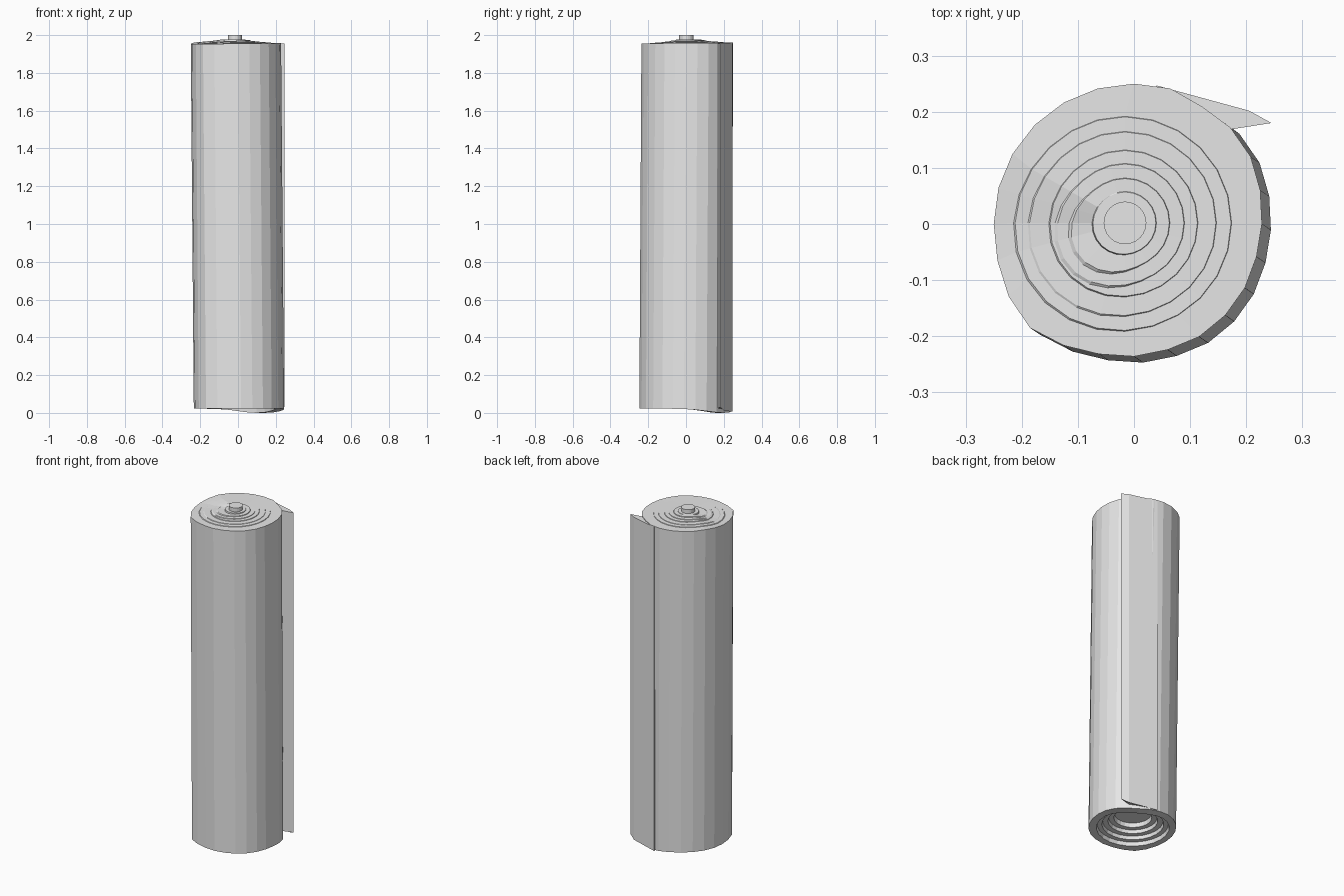
import bpy, bmesh
from math import cos, sin, radians, pi

cube = bpy.data.objects.get("Cube")
if cube:
    bpy.data.objects.remove(cube, do_unlink=True)

grey = bpy.data.materials.new("plain_grey")
grey.use_nodes = True
grey.diffuse_color = (0.8, 0.8, 0.8, 1)
grey.node_tree.nodes["Principled BSDF"].inputs["Base Color"].default_value = (0.8, 0.8, 0.8, 1)

SIDES = 24
STEP = 360 / SIDES
ANGLES = [i * STEP for i in range(SIDES)]
# Outer radius at each angle, counted from +x
OUTLINE = [.228, .233, .24, .243, .242, .25, .25, .25, .25, .25, .25, .25,
           .25, .252, .258, .262, .25, .24, .236, .232, .232, .23, .228, .226]


def loft(name, loops):
    """Skin a stack of equal-length loops and cap both ends."""
    bm = bmesh.new()
    rows = [[bm.verts.new(p) for p in loop] for loop in loops]
    n = len(rows[0])
    for low, high in zip(rows, rows[1:]):
        for i in range(n):
            j = (i + 1) % n
            bm.faces.new((low[i], low[j], high[j], high[i]))
    bm.faces.new(rows[0][::-1])
    bm.faces.new(rows[-1])
    bmesh.ops.recalc_face_normals(bm, faces=bm.faces)
    mesh = bpy.data.meshes.new(name)
    bm.to_mesh(mesh)
    bm.free()
    mesh.materials.append(grey)
    obj = bpy.data.objects.new(name, mesh)
    bpy.context.collection.objects.link(obj)
    return obj


def winding(angle):
    """Height along the wound edge: slow rise, then a quick drop on the right."""
    t = (angle - 185) % 360
    return t / 325 if t < 325 else (360 - t) / 35


def sag(angle):
    """Lower edge dips under the loose end."""
    return max(0, cos(radians(angle - 60))) ** 4


def outer(z, dx, dy, wave):
    return [(r * cos(radians(a)) + dx, r * sin(radians(a)) + dy, z + wave(a))
            for a, r in zip(ANGLES, OUTLINE)]


def ring(radius, z, dx, dy, wave, bulge=0):
    loop = []
    for a in ANGLES:
        r = radius + bulge * max(0, cos(radians(a - 212))) ** 2
        loop.append((r * cos(radians(a)) + dx, r * sin(radians(a)) + dy, z + wave(a)))
    return loop


# Recessed underside, from the centre out to the rim
flat = lambda a: 0
dip = lambda a: -.022 * sag(a)
loops = []
for radius, inside, outside in ((.1, .11, .085), (.132, .085, .065),
                                (.165, .065, .045), (.195, .045, .022)):
    loops.append(ring(radius, inside, 0, -.01, flat))
    loops.append(ring(radius + .004, outside, 0, -.01, dip if radius > .19 else flat))

# Slightly leaning outer wall
rise = lambda a: .011 * winding(a)
loops.append(outer(.022, .016, -.011, dip))
loops.append(outer(1.952, 0, 0, rise))

# Stepped windings on top, up to the core
height = 1.952
for radius, next_height, bulge in ((.19, 1.955, .012), (.163, 1.957, .014),
                                   (.13, 1.96, .008), (.106, 1.963, .026),
                                   (.08, 1.967, .027), (.056, 1.977, .004)):
    loops.append(ring(radius, height, -.016, .002, rise, bulge))
    height = next_height
    wave = rise if radius > .06 else flat
    loops.append(ring(radius - .001, height, -.016, .002, wave, bulge * .8))
for z in (height, 2.0):
    loops.append(ring(.038, z, -.016, .002, flat))
loft("rolled_sheet", loops)

# Loose outer end standing off the roll
flap = [(.04, .247), (.04, .2), (.175, .169), (.245, .18), (.205, .202)]
bottoms = [.006, .012, .025, .03, .012]
loft("loose_end", [[(x, y, z) for (x, y), z in zip(flap, bottoms)],
                   [(x, y, 1.955) for x, y in flap]])
